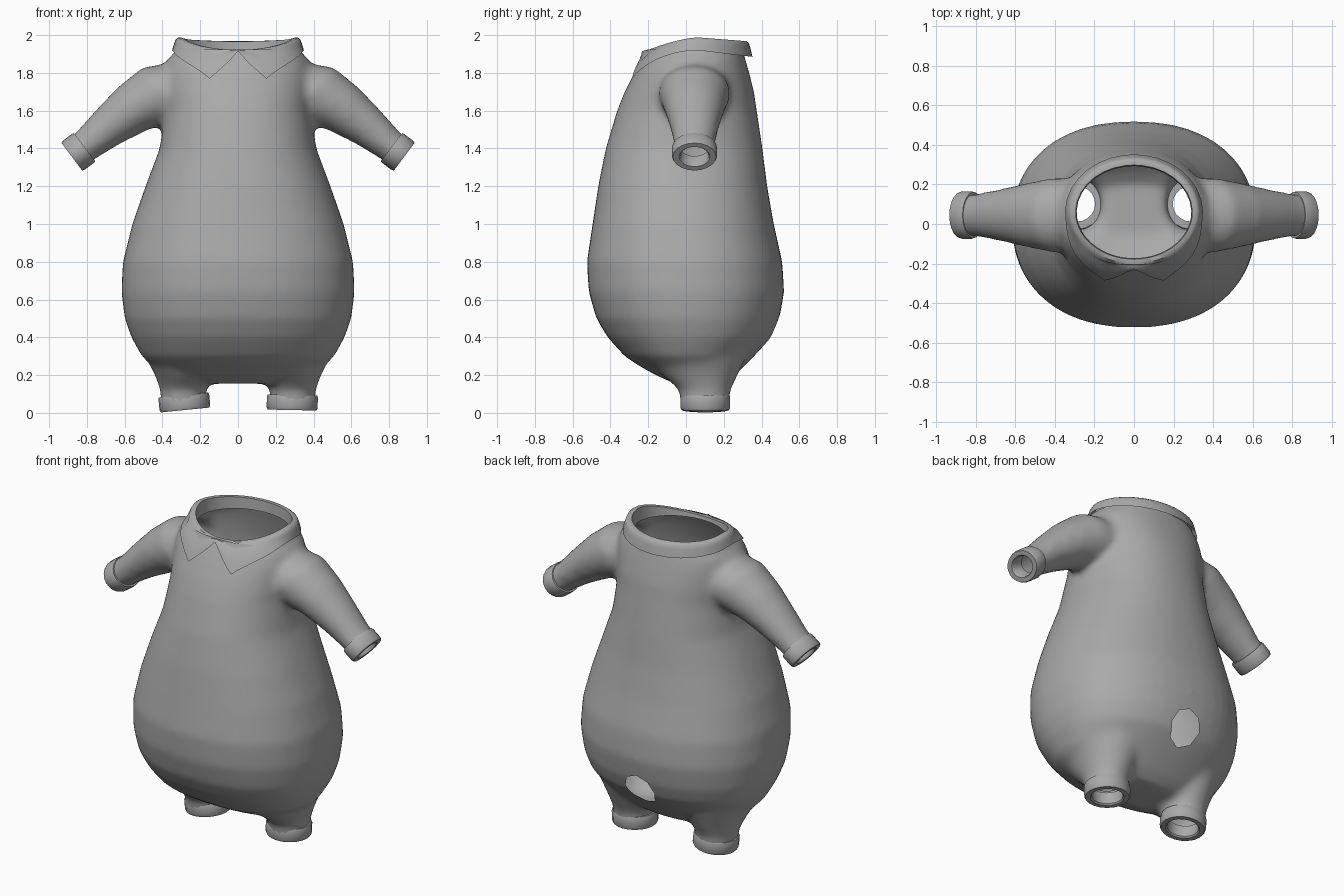
import bpy, bmesh, math
from mathutils import Vector
from mathutils.bvhtree import BVHTree

if "Cube" in bpy.data.objects:
    bpy.data.objects.remove(bpy.data.objects["Cube"])

fabric = bpy.data.materials.new("grey_fabric")
fabric.diffuse_color = (0.4, 0.4, 0.4, 1)
fabric.use_nodes = True
fabric.node_tree.nodes["Principled BSDF"].inputs["Base Color"].default_value = fabric.diffuse_color


def finish(name, bm, angle=40):
    """Turn a bmesh into a smooth shaded object."""
    bmesh.ops.recalc_face_normals(bm, faces=bm.faces)
    mesh = bpy.data.meshes.new(name)
    bm.to_mesh(mesh)
    bm.free()
    ob = bpy.data.objects.new(name, mesh)
    bpy.context.collection.objects.link(ob)
    mesh.materials.append(fabric)
    bpy.ops.object.select_all(action='DESELECT')
    ob.select_set(True)
    bpy.context.view_layer.objects.active = ob
    bpy.ops.object.shade_smooth_by_angle(angle=math.radians(angle))
    return ob


def loft(bm, rings, caps=True, loop=False):
    """Bridge rings of points; cap the ends or close the strip on itself."""
    vs = [[bm.verts.new(p) for p in r] for r in rings]
    n = len(vs[0])
    pairs = list(zip(vs, vs[1:])) + ([(vs[-1], vs[0])] if loop else [])
    for a, b in pairs:
        for i in range(n):
            j = (i + 1) % n
            bm.faces.new((a[i], a[j], b[j], b[i]))
    if caps:
        bm.faces.new(vs[0][::-1])
        bm.faces.new(vs[-1])


def oval(center, u, v, n=32, power=2.0):
    """Superellipse ring spanned by the half axes u and v."""
    pts = []
    for i in range(n):
        a = 2 * math.pi * i / n
        c, s = math.cos(a), math.sin(a)
        c = math.copysign(abs(c) ** (2 / power), c)
        s = math.copysign(abs(s) ** (2 / power), s)
        pts.append(Vector(center) + Vector(u) * c + Vector(v) * s)
    return pts


# ---- suit: torso, sleeves and legs blended into one skin ----
torso = [  # z, half width, front y, back y
    (.155, .25, -.06, .20), (.20, .38, -.16, .26), (.25, .455, -.25, .31), (.30, .51, -.325, .36),
    (.40, .565, -.415, .455), (.50, .60, -.475, .495), (.64, .618, -.515, .52), (.80, .61, -.525, .51),
    (1.0, .56, -.495, .465), (1.2, .49, -.465, .43), (1.4, .415, -.425, .405), (1.6, .385, -.365, .375),
    (1.7, .39, -.325, .36), (1.8, .39, -.275, .335), (1.87, .375, -.235, .315), (1.92, .325, -.205, .30),
    (1.99, .31, -.19, .29)]
sleeve = [  # x, z, radius, radius along y
    (.20, 1.75, .14, .17), (.40, 1.69, .175, .19), (.55, 1.615, .14, .16), (.68, 1.52, .112, .13),
    (.80, 1.42, .088, .108), (.90, 1.34, .083, .105)]
leg = [  # z, x, y, half width, half depth
    (.42, .27, .04, .25, .33), (.30, .28, .05, .21, .27), (.20, .285, .075, .155, .20),
    (.12, .29, .10, .122, .135), (.0, .29, .10, .118, .128)]

D = Vector((.80, 0, -.60))           # sleeve direction
N = Vector((.60, 0, .80))            # across the sleeve
bm = bmesh.new()
loft(bm, [oval((0, (f + b) / 2, z), (w, 0, 0), (0, (b - f) / 2, 0), 48, 2.25) for z, w, f, b in torso])
for s in (1, -1):
    loft(bm, [oval((s * x, .045, z), (s * N.x * r, 0, N.z * r), (0, ry, 0)) for x, z, r, ry in sleeve])
    loft(bm, [oval((s * x, y, z), (rx, 0, 0), (0, ry, 0)) for z, x, y, rx, ry in leg])
suit = finish("suit", bm)
mod = suit.modifiers.new("blend", 'REMESH')
mod.mode, mod.voxel_size = 'VOXEL', .02
mod = suit.modifiers.new("soften", 'SMOOTH')
mod.factor, mod.iterations = .5, 12
for m in [m.name for m in suit.modifiers if m.type in ('REMESH', 'SMOOTH')]:
    bpy.ops.object.modifier_apply(modifier=m)

# openings for neck, hands, feet and tail
bm = bmesh.new()
bm.from_mesh(suit.data)


def cut(co, no, keep, clear=True):
    faces = [f for f in bm.faces if keep(f.calc_center_median())]
    geom = set(faces) | {e for f in faces for e in f.edges} | {v for f in faces for v in f.verts}
    bmesh.ops.bisect_plane(bm, geom=list(geom), plane_co=co, plane_no=no, clear_outer=clear)


cut((0, 0, 1.925), (0, 0, 1), lambda c: c.z > 1.7)
cut((0, 0, .06), (0, 0, -1), lambda c: c.z < .15)
for s in (1, -1):
    cut((s * .85, 0, 1.38), (s * D.x, 0, D.z), lambda c: c.x * s > .6 and c.z > 1.2)
tail, rt = Vector((0, 0, .43)), .095
sides = [Vector((math.cos(a), 0, math.sin(a))) for a in [math.pi / 4 * (i + .5) for i in range(8)]]
for d in sides:
    cut(tail + d * rt, d, lambda c: c.y > .2 and abs(c.x) < .2 and abs(c.z - .43) < .2, False)
hole = [f for f in bm.faces if f.calc_center_median().y > .2
        and all((f.calc_center_median() - tail).dot(d) < rt for d in sides)]
bmesh.ops.delete(bm, geom=hole, context='FACES')
bm.to_mesh(suit.data)
tree = BVHTree.FromBMesh(bm)
bm.free()
bpy.ops.object.shade_smooth_by_angle(angle=math.radians(50))


# ---- collar: folded band with two points at the front ----
def lerp(a, b, t):
    return a + (b - a) * t


def collar_top(t):
    c = math.cos(t)                  # 1 at the front, -1 at the back
    return lerp(1.988, 1.922, c ** 1.5) if c > 0 else lerp(1.988, 1.968, -c)


def collar_bottom(t):
    if t < .35:
        return lerp(1.915, 1.77, t / .35)
    if t < math.pi / 2:
        return lerp(1.77, 1.92, max(0.0, (math.sin(t) - .343) / .657) ** .85)
    return lerp(1.92, 1.885, -math.cos(t))


def collar_point(t, z, grow, hug):
    d = Vector((math.sin(t) * (.325 + grow), -math.cos(t) * (.268 + grow), 0))
    o = Vector((0, .06, z))
    if hug:                          # rest on the cloth beneath
        hit = tree.ray_cast(o, d.normalized(), .5)
        if hit[0] and hit[3] + .014 > d.length:
            d = d.normalized() * (hit[3] + .014)
    return o + d


angles = [0, .09, .18, .27, .35, .43, .55, .7, .85, 1, 1.15, 1.3, 1.45, 1.6, 1.8, 2, 2.2, 2.4, 2.6, 2.8, 3, math.pi]
angles += [2 * math.pi - a for a in angles[-2:0:-1]]
rows = []
for k, grow in ((-1.0, -.035), (-.02, -.03), (0, -.008), (.12, .004), (.4, .012), (.7, .018), (1, .024)):
    ring = []
    for t in angles:
        m = min(t, 2 * math.pi - t)
        top, bot = collar_top(m), collar_bottom(m)
        z = lerp(top, 1.90, -k) if k < 0 else lerp(top, bot, k)
        ring.append(collar_point(t, z, grow, k >= .4))
    rows.append(ring)
bm = bmesh.new()
loft(bm, rows, caps=False)
finish("collar", bm, 50)


# ---- cuffs: thick bands at wrists and ankles ----
def cuff(name, center, axis, u, v, length, inner):
    c, a = Vector(center), Vector(axis).normalized()
    bm = bmesh.new()
    prof = [(0, .90), (0, .97), (.12, 1), (.85, 1), (1, .95), (1, inner + .06), (.9, inner), (0, inner)]
    loft(bm, [oval(c + a * length * h, Vector(u) * r, Vector(v) * r, 20) for h, r in prof], caps=False, loop=True)
    return finish(name, bm)


for s, side, tilt in ((1, "right", -.02), (-1, "left", .1)):
    cuff("wrist_cuff_" + side, (s * .812, .045, 1.407), (s * D.x, 0, D.z),
         (s * N.x * .096, 0, N.z * .096), (0, .12, 0), .085, .62)
    ct, st = math.cos(tilt), math.sin(tilt)
    cuff("ankle_cuff_" + side, (s * .288, .102, .095), (st, 0, -ct),
         (.135 * ct, 0, .135 * st), (0, .132, 0), .08, .68)
